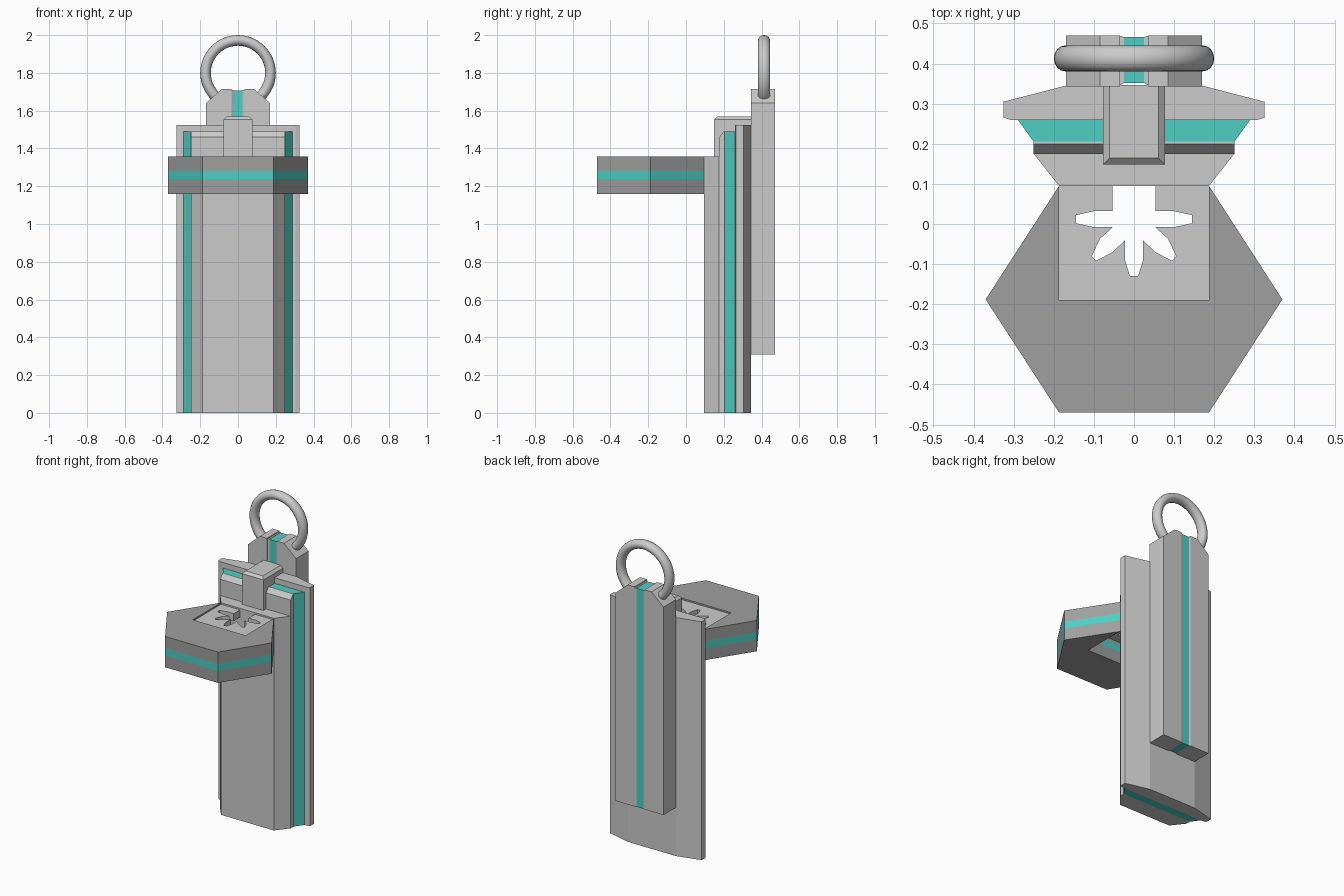
import bpy, bmesh, math

if "Cube" in bpy.data.objects:
    bpy.data.objects.remove(bpy.data.objects["Cube"])

teal = bpy.data.materials.new("teal")
teal.diffuse_color = (0.08, 0.62, 0.55, 1)
teal.use_nodes = True
teal.node_tree.nodes["Principled BSDF"].inputs["Base Color"].default_value = teal.diffuse_color
grey = bpy.data.materials.new("grey")
grey.diffuse_color = (0.35, 0.35, 0.35, 1)
grey.use_nodes = True
grey.node_tree.nodes["Principled BSDF"].inputs["Base Color"].default_value = grey.diffuse_color


def loft(name, rings, mats=None):
    """Join rings of 3D points with flat sides and cap both ends; mats gives a slot per layer."""
    bm = bmesh.new()
    vs = [[bm.verts.new(p) for p in r] for r in rings]
    n = len(vs[0])
    for k in range(len(vs) - 1):
        for i in range(n):
            j = (i + 1) % n
            f = bm.faces.new((vs[k][i], vs[k][j], vs[k + 1][j], vs[k + 1][i]))
            f.material_index = mats[k] if mats else 0
    bm.faces.new(vs[0])
    bm.faces.new(vs[-1])
    bmesh.ops.recalc_face_normals(bm, faces=bm.faces)
    me = bpy.data.meshes.new(name)
    bm.to_mesh(me)
    bm.free()
    ob = bpy.data.objects.new(name, me)
    bpy.context.collection.objects.link(ob)
    return ob


def at_z(pts, z):
    return [(x, y, z) for x, y in pts]


def sym(half):
    """Complete an outline from its right half by mirroring in x."""
    return half + [(-x, y) for x, y in reversed(half)]


def prism(name, pts, *zs, mats=None):
    return loft(name, [at_z(pts, z) for z in zs], mats)


def box(x, y0, y1):
    return [(-x, y0), (x, y0), (x, y1), (-x, y1)]


# layered main body
prism("front_body", sym([(.187, .095), (.25, .175)]), 0, 1.357)
loft("middle_body", [at_z(box(.25, .175, .206), 0), at_z(box(.25, .175, .206), 1.46),
                     at_z(box(.25, .2, .206), 1.49)])
prism("teal_layer", sym([(.25, .205), (.29, .26)]), 0, 1.489).data.materials.append(teal)
prism("back_plate", sym([(.305, .259), (.325, .265), (.325, .305), (.17, .345)]), 0, 1.525)

# top clip with chamfered upper edges
loft("top_clip", [at_z(box(.077, .148, .346), 1.34), at_z(box(.077, .148, .346), 1.553),
                  at_z(box(.061, .164, .346), 1.568)])

# hexagonal shelf: frame open at the body, with a teal band
frame = prism("hex_shelf", sym([(.187, -.19), (.187, .095), (.37, -.188), (.187, -.47)]),
              1.16, 1.237, 1.284, 1.357, mats=[0, 1, 0])
frame.data.materials.append(grey)
frame.data.materials.append(teal)

# shelf panel with a pointed star-shaped opening
opening = [(.053, .032), (.10, .032), (.145, .022), (.145, .002), (.10, -.008), (.053, -.008),
           (.085, -.037), (.105, -.08), (.095, -.092), (.053, -.07), (.022, -.04),
           (.022, -.092), (.01, -.13)]
prism("shelf_panel", sym([(.187, -.19), (.187, .095), (.053, .095)] + opening), 1.3, 1.347)

# rear hanger: two bevelled halves around a teal core
half = [(.035, .31), (.17, .31), (.17, 1.64), (.085, 1.715), (.035, 1.715)]
for side, s in (("right", 1), ("left", -1)):
    loft("hanger_" + side, [[(s * x, y, z) for x, z in half] for y in (.343, .47)])
    # slanted lip beside the core
    lip = [(.036, .345), (.036, .47), (.025, .466), (.025, .352)]
    prism("core_lip_" + side, [(s * x, y) for x, y in lip], .31, 1.709)
prism("hanger_core", box(.026, .352, .466), .31, 1.707).data.materials.append(teal)

# key ring
bpy.ops.mesh.primitive_torus_add(location=(0, .413, 1.8), rotation=(math.pi / 2, 0, 0),
                                 major_radius=.172, minor_radius=.028,
                                 major_segments=48, minor_segments=16)
ring = bpy.context.object
ring.name = "ring"
ring.scale = (1, 1, 1.15)
bpy.ops.object.shade_smooth_by_angle()
